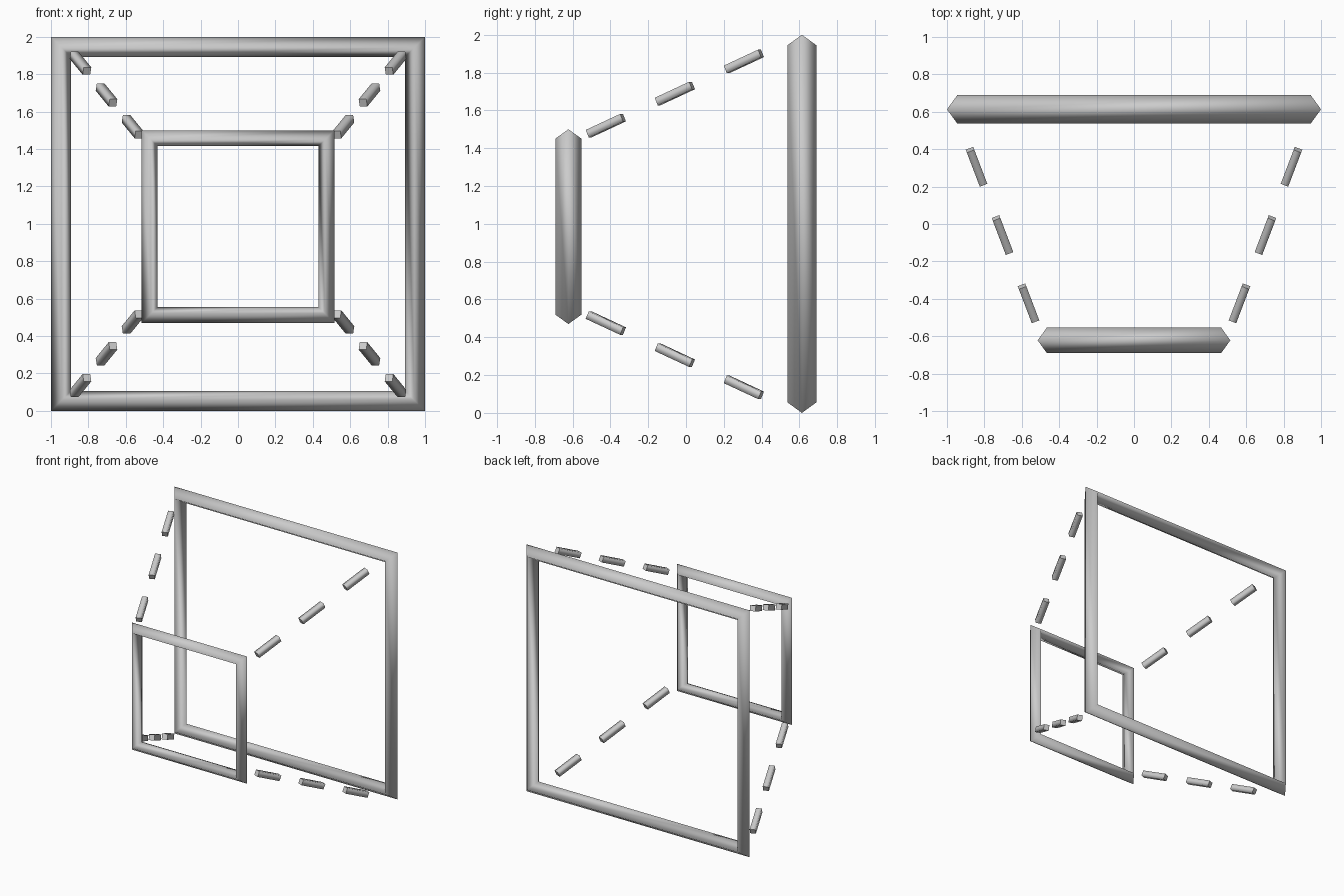
import bpy, bmesh
from mathutils import Vector, Matrix

if "Cube" in bpy.data.objects:
    bpy.data.objects.remove(bpy.data.objects["Cube"])


def finish(bm, name):
    bmesh.ops.recalc_face_normals(bm, faces=bm.faces)
    me = bpy.data.meshes.new(name)
    bm.to_mesh(me)
    bm.free()
    ob = bpy.data.objects.new(name, me)
    bpy.context.collection.objects.link(ob)
    return ob


def square_frame(name, half, y, z, depth, ridge, width):
    """Mitred square ring with a four-sided, diamond-like section."""
    section = [(half, 0), (half - ridge, -depth), (half - width, 0), (half - ridge, depth)]
    bm = bmesh.new()
    rings = [[bm.verts.new((sx * r, y + dy, z + sz * r)) for r, dy in section]
             for sx, sz in ((-1, -1), (1, -1), (1, 1), (-1, 1))]
    for i in range(4):
        a, b = rings[i], rings[(i + 1) % 4]
        for j in range(4):
            k = (j + 1) % 4
            bm.faces.new((a[j], b[j], b[k], a[k])).smooth = True
    return finish(bm, name)


def dash(name, centre, direction, length, side):
    """Short square rod: smooth sides, flat ends."""
    bm = bmesh.new()
    bmesh.ops.create_cube(bm, size=1)
    for f in bm.faces:
        f.smooth = abs(f.normal.y) < 0.5
        if not f.smooth:
            for e in f.edges:
                e.smooth = False
    rot = direction.to_track_quat('Y', 'Z').to_matrix().to_4x4()
    bm.transform(Matrix.Translation(centre) @ rot @ Matrix.Diagonal((side, length, side, 1)))
    return finish(bm, name)


# Large rear frame and small front frame
square_frame("rear_frame", 1.0, 0.613, 1.0, 0.077, 0.056, 0.107)
square_frame("front_frame", 0.515, -0.622, 0.985, 0.068, 0.049, 0.085)

# Dashed lines joining the four pairs of corners
for sx, side_name in ((-1, "left"), (1, "right")):
    for sz, level in ((-1, "lower"), (1, "upper")):
        for i in range(3):
            t = i - 1
            centre = Vector((sx * (0.703 + 0.139 * t), -0.059 + 0.365 * t,
                             0.997 + sz * (0.692 + 0.17 * t)))
            direction = Vector((sx * 0.139, 0.365, sz * 0.17))
            dash(f"{level}_{side_name}_dash_{i + 1}", centre, direction, 0.212, 0.043)
